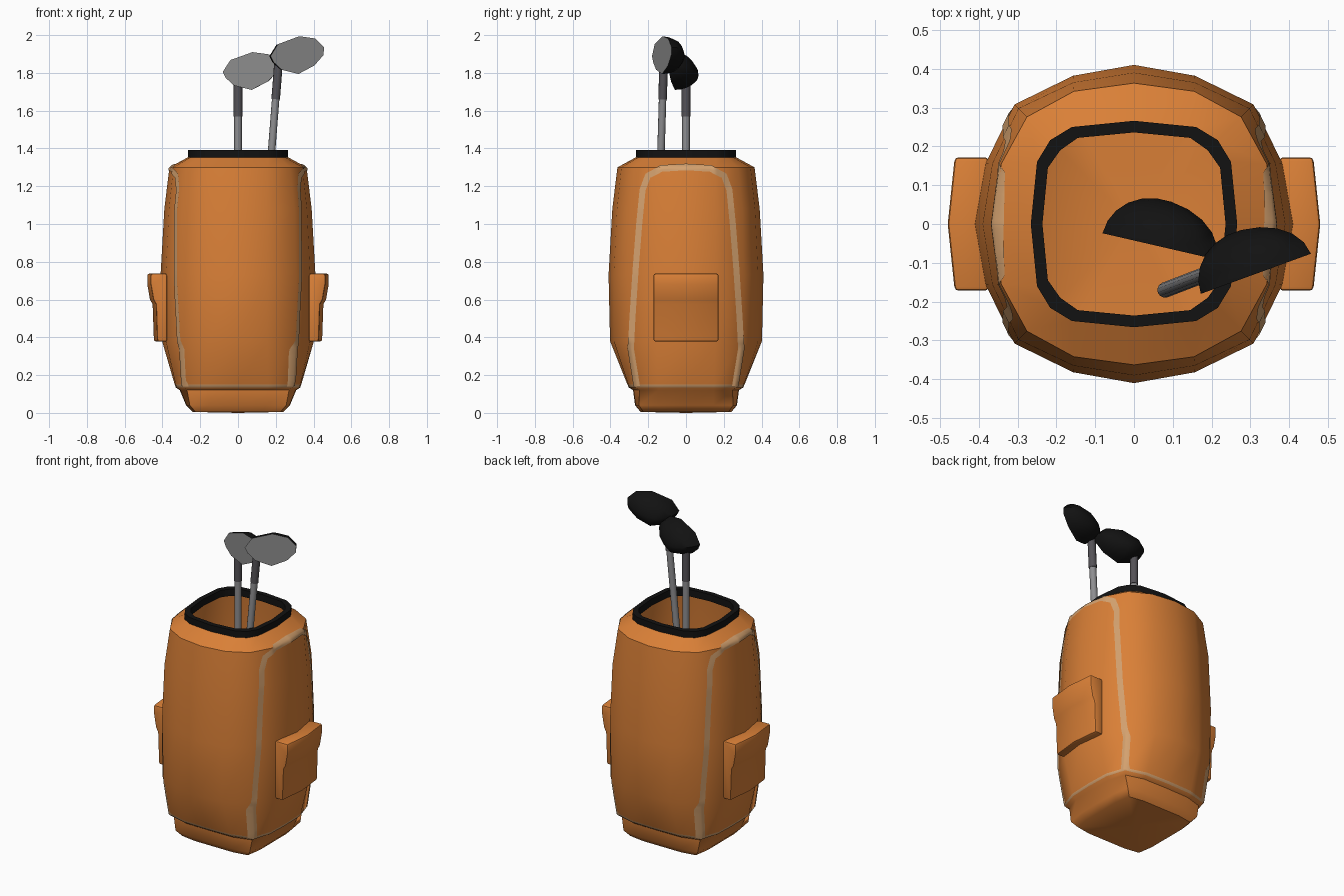
import bpy, bmesh, math
from mathutils import Vector, Matrix
from mathutils.bvhtree import BVHTree

if "Cube" in bpy.data.objects:
    bpy.data.objects.remove(bpy.data.objects["Cube"])


def mat(name, col):
    m = bpy.data.materials.new(name)
    m.diffuse_color = (*col, 1)
    m.use_nodes = True
    m.node_tree.nodes["Principled BSDF"].inputs["Base Color"].default_value = m.diffuse_color
    return m


ORANGE = mat("orange_leather", (0.70, 0.215, 0.038))
BEIGE = mat("beige_trim", (0.66, 0.36, 0.16))
BLACK = mat("black", (0.006, 0.006, 0.006))
SILVER = mat("silver_face", (0.26, 0.26, 0.26))
STEEL = mat("steel_shaft", (0.27, 0.27, 0.28))
DARK = mat("dark_grey_ferrule", (0.09, 0.085, 0.095))


def finish(name, bm, mats, angle=40, recalc=True):
    if recalc:
        bmesh.ops.recalc_face_normals(bm, faces=bm.faces[:])
    me = bpy.data.meshes.new(name)
    bm.to_mesh(me)
    bm.free()
    ob = bpy.data.objects.new(name, me)
    bpy.context.collection.objects.link(ob)
    for m in mats:
        me.materials.append(m)
    bpy.ops.object.select_all(action='DESELECT')
    ob.select_set(True)
    bpy.context.view_layer.objects.active = ob
    bpy.ops.object.shade_smooth_by_angle(angle=math.radians(angle))
    return ob


def section(z, a, p, q, c, sy=1.0):
    """16-sided rounded square: side a, shoulder (p, q), corner c."""
    quad = [(a, 0), (p, q), (c, c), (q, p)]
    pts = []
    for k in range(4):
        for x, y in quad:
            for _ in range(k):
                x, y = -y, x
            pts.append((x, y * sy, z))
    return pts


def loft(bm, rings, closed=False):
    vs = [[bm.verts.new(p) for p in r] for r in rings]
    n = len(vs[0])
    rows = []
    for i in range(len(vs) if closed else len(vs) - 1):
        lo, hi = vs[i], vs[(i + 1) % len(vs)]
        rows.append([bm.faces.new((lo[j], lo[(j + 1) % n], hi[(j + 1) % n], hi[j]))
                     for j in range(n)])
    return vs, rows


# Bag body: open shell with a trim band above the base
bm = bmesh.new()
rings = [section(*r) for r in (
    (0.005, .240, .240, .13, .225, 1.0),
    (0.04, .275, .272, .15, .255, .98),
    (0.12, .308, .305, .16, .270, .91),
    (0.135, .330, .325, .16, .288, .92),
    (0.150, .335, .330, .16, .289, .925),
    (0.38, .402, .382, .155, .303, 1.0),
    (0.73, .410, .382, .157, .308, 1.0),
    (1.08, .390, .365, .156, .298, 1.0),
    (1.30, .363, .342, .155, .276, 1.0),
    (1.355, .262, .247, .16, .214, 1.0))]
vs, rows = loft(bm, rings)
centre = bm.verts.new((0, 0, 0))
for j in range(16):
    bm.faces.new((centre, vs[0][(j + 1) % 16], vs[0][j]))
for f in rows[3]:
    f.material_index = 1
bmesh.ops.recalc_face_normals(bm, faces=bm.faces[:])
if rows[6][0].normal.x < 0:
    bmesh.ops.reverse_faces(bm, faces=bm.faces[:])
bm.normal_update()
tree = BVHTree.FromBMesh(bm)
finish("bag_body", bm, [ORANGE, BEIGE], 45, recalc=False)

# Black rim
bm = bmesh.new()
OUT, INN = (.266, .25, .16, .216), (.236, .222, .145, .19)
loft(bm, [section(1.35, *OUT), section(1.393, *OUT),
          section(1.393, *INN), section(1.35, *INN)], closed=True)
finish("bag_rim", bm, [BLACK])

# Beige piping that frames each side panel, laid on the body surface
half = [(.258, .142), (.29, .34), (.282, .5), (.265, .76), (.246, 1.0),
        (.228, 1.18), (.20, 1.255), (.13, 1.292), (0, 1.30)]
ctrl = half + [(-y, z) for y, z in reversed(half[:-1])]
path = []
for (y0, z0), (y1, z1) in zip(ctrl, ctrl[1:]):
    n = 12
    path += [Vector((y0 + (y1 - y0) * i / n, z0 + (z1 - z0) * i / n)) for i in range(n)]
path.append(Vector(ctrl[-1]))
for side, label in ((1, "right"), (-1, "left")):
    bm = bmesh.new()
    prev = None
    for i, p in enumerate(path):
        t = (path[min(i + 3, len(path) - 1)] - path[max(i - 3, 0)]).normalized()
        nrm = Vector((-t.y, t.x))
        row = []
        for w in (-.016, -.005, .005, .016):
            q = p + nrm * w
            hit, no, _, _ = tree.ray_cast(Vector((side, q.x, q.y)), Vector((-side, 0, 0)))
            if hit is None:
                break
            row.append(bm.verts.new(hit + no * .004))
        if len(row) < 4:
            prev = None
            continue
        if prev:
            for k in range(3):
                quad = (prev[k], prev[k + 1], row[k + 1], row[k])
                bm.faces.new(quad if side > 0 else quad[::-1])
        prev = row
    bm.normal_update()
    if sum(f.normal.x * f.calc_area() for f in bm.faces) * side < 0:
        bmesh.ops.reverse_faces(bm, faces=bm.faces[:])
    finish("piping_" + label, bm, [BEIGE], 60, recalc=False)

# Side pockets with a thicker flap on the upper half
prof = [(.375, .378), (.445, .378), (.452, .575), (.466, .60), (.480, .68),
        (.480, .737), (.375, .737)]
for side, label in ((1, "right"), (-1, "left")):
    bm = bmesh.new()
    vs, _ = loft(bm, [[(side * (x - d if x > .4 else x), y, z) for x, z in prof]
                      for y, d in ((-.172, .018), (0, 0), (.172, .018))])
    bm.faces.new(vs[0])
    bm.faces.new(vs[-1])
    bmesh.ops.recalc_face_normals(bm, faces=bm.faces[:])
    sharp = [e for e in bm.edges if e.calc_face_angle(0) > math.radians(60)]
    bmesh.ops.bevel(bm, geom=sharp, offset=.01, segments=2, affect='EDGES', profile=.5)
    finish("pocket_" + label, bm, [ORANGE], 35)


# Clubs
def rod(name, a, b, r0, r1, m):
    a, b = Vector(a), Vector(b)
    bm = bmesh.new()
    rot = (b - a).to_track_quat('Z', 'Y').to_matrix().to_4x4()
    bmesh.ops.create_cone(bm, cap_ends=True, segments=12, radius1=r0, radius2=r1,
                          depth=(b - a).length,
                          matrix=Matrix.Translation((a + b) / 2) @ rot)
    finish(name, bm, [m])


OUTLINE = [(-.152, -.005), (-.11, .058), (.01, .1), (.1, .088), (.15, .042), (.146, 0),
           (.095, -.055), (.005, -.1), (-.09, -.077), (-.135, -.037)]


def head(name, loc, yaw):
    """Flat silver face towards the front, black dome behind."""
    bm = bmesh.new()
    dome = []
    for k in range(6):
        t = math.radians(k * 16.5)
        s, d = math.cos(t), math.sin(t) * .12
        dome.append([(u * s - .02 * (1 - s), d, v * s - .025 * (1 - s)) for u, v in OUTLINE])
    vs, _ = loft(bm, dome)
    face = bm.faces.new(vs[0])
    face.material_index = 1
    bm.faces.new(vs[-1])
    bmesh.ops.inset_region(bm, faces=[face], thickness=.004)
    for f in bm.faces:
        f.material_index = 0
    face.material_index = 1
    bm.transform(Matrix.Translation(loc) @ Matrix.Rotation(yaw, 4, 'Z'))
    finish(name, bm, [BLACK, SILVER])


for label, grip, neck, z_split, loc, yaw in (
        ("middle", (0, 0, .14), (0, 0, 1.76), 1.57, (.067, -.058, 1.81), -13),
        ("front", (.08, -.17, .14), (.215, -.118, 1.86), 1.66, (.315, -.128, 1.894), 20)):
    a, b = Vector(grip), Vector(neck)
    mid = a.lerp(b, (z_split - a.z) / (b.z - a.z))
    rod(label + "_club_shaft", a, mid, .02, .02, STEEL)
    rod(label + "_club_ferrule", mid, b, .023, .023, DARK)
    head(label + "_club_head", loc, math.radians(yaw))
